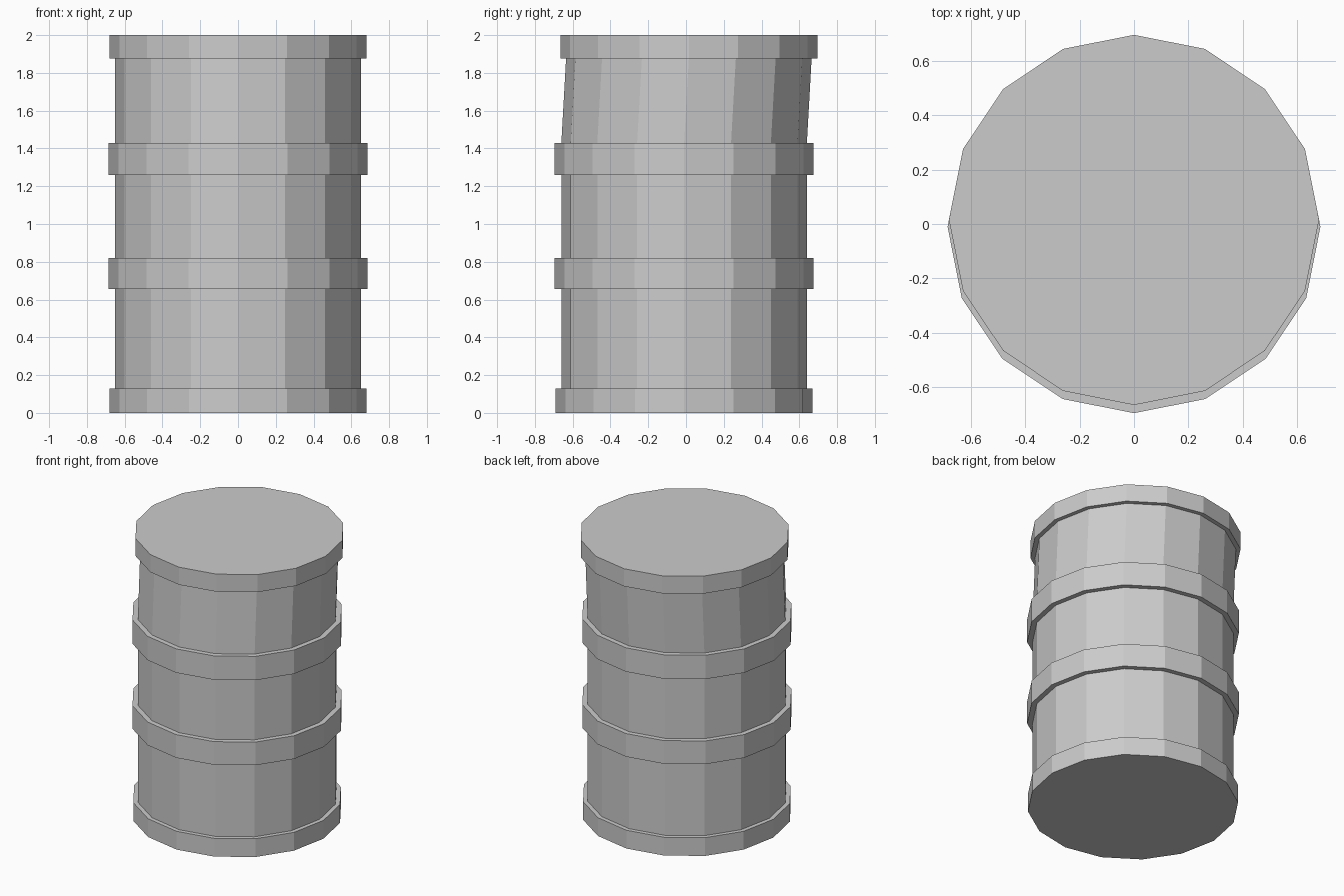
import bpy
import bmesh
from math import cos, sin, tau

SIDES = 16
LOW_Y, TOP_Y = -0.01, 0.015   # the drum leans back above the upper hoop

cube = bpy.data.objects.get("Cube")
if cube:
    bpy.data.objects.remove(cube, do_unlink=True)

steel = bpy.data.materials.new("plain grey steel")
steel.use_nodes = True
grey = (0.6, 0.6, 0.6, 1)
steel.diffuse_color = grey
steel.node_tree.nodes["Principled BSDF"].inputs["Base Color"].default_value = grey


def prism(name, sections):
    """Closed flat-sided solid through (z, radius, y centre) sections."""
    bm = bmesh.new()
    rings = []
    for z, radius, y in sections:
        angles = [tau * i / SIDES for i in range(SIDES)]
        rings.append([bm.verts.new((radius * cos(a), y + radius * sin(a), z))
                      for a in angles])
    for low, high in zip(rings, rings[1:]):
        for i in range(SIDES):
            j = (i + 1) % SIDES
            bm.faces.new((low[i], low[j], high[j], high[i]))
    bm.faces.new(rings[0][::-1])
    bm.faces.new(rings[-1])
    mesh = bpy.data.meshes.new(name)
    bm.to_mesh(mesh)
    bm.free()
    mesh.materials.append(steel)
    obj = bpy.data.objects.new(name, mesh)
    bpy.context.collection.objects.link(obj)
    return obj


# Drum wall, with its top section bent slightly backwards
prism("drum_wall", [(0.06, 0.65, LOW_Y), (1.43, 0.65, LOW_Y),
                    (1.875, 0.65, TOP_Y), (1.94, 0.65, TOP_Y)])

# End rims and the two hoops
for name, z0, z1, radius, y in (
        ("bottom_rim", 0.0, 0.13, 0.68, LOW_Y),
        ("lower_hoop", 0.655, 0.82, 0.685, LOW_Y),
        ("upper_hoop", 1.26, 1.43, 0.685, LOW_Y),
        ("top_rim", 1.875, 2.0, 0.68, TOP_Y)):
    prism(name, [(z0, radius, y), (z1, radius, y)])
